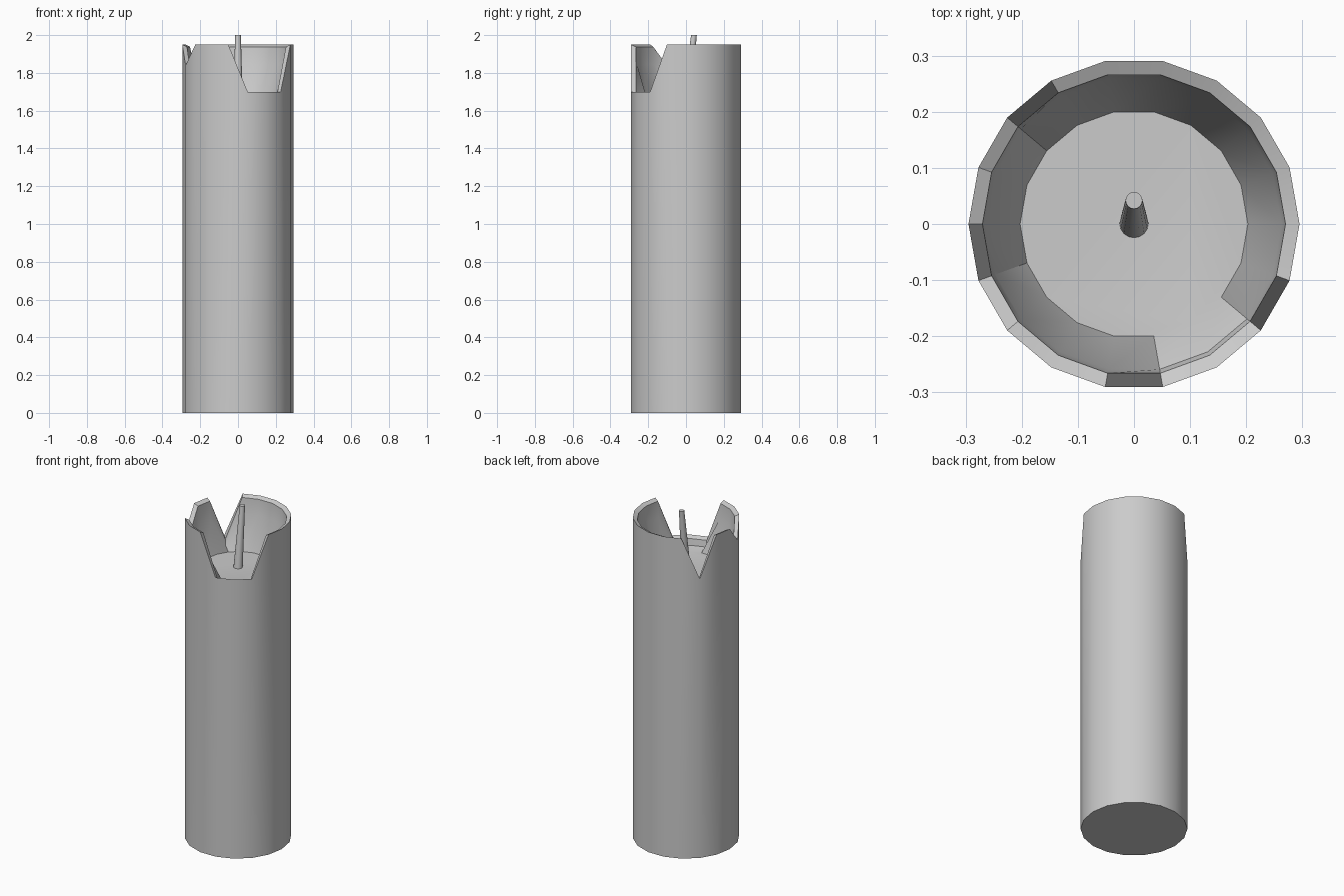
import bpy, bmesh, math

if "Cube" in bpy.data.objects:
    bpy.data.objects.remove(bpy.data.objects["Cube"])

SIDES = 18
FLOOR = 1.64
# broken rim: angle in degrees -> drop
DROPS = {280: 0.25, 300: 0.25, 320: 0.25, 140: 0.25, 200: 0.11}


def loft(name, rings):
    """Skin a list of vertex rings and cap both ends."""
    bm = bmesh.new()
    loops = [[bm.verts.new(p) for p in ring] for ring in rings]
    n = len(loops[0])
    for a, b in zip(loops, loops[1:]):
        for i in range(n):
            j = (i + 1) % n
            bm.faces.new((a[i], a[j], b[j], b[i]))
    bm.faces.new(loops[0][::-1])
    bm.faces.new(loops[-1])
    bmesh.ops.recalc_face_normals(bm, faces=bm.faces)
    mesh = bpy.data.meshes.new(name)
    bm.to_mesh(mesh)
    bm.free()
    obj = bpy.data.objects.new(name, mesh)
    bpy.context.collection.objects.link(obj)
    bpy.ops.object.select_all(action='DESELECT')
    obj.select_set(True)
    bpy.context.view_layer.objects.active = obj
    bpy.ops.object.shade_smooth_by_angle(angle=math.radians(30))
    return obj


def circle(r, z, n, y=0.0, drops=None):
    pts = []
    for i in range(n):
        deg = 360 * i / n
        a = math.radians(deg)
        d = drops.get(round(deg), 0) if drops else 0
        h = max(z - d, FLOOR + 0.01) if d else z
        pts.append((r * math.cos(a), y + r * math.sin(a), h))
    return pts


# wax body: outer wall, broken rim, sloped hollow, wax floor
loft("wax_body", [
    circle(0.295, 0, SIDES),
    circle(0.295, 1.95, SIDES, drops=DROPS),
    circle(0.27, 1.938, SIDES, drops=DROPS),
    circle(0.263, 1.845, SIDES, drops=DROPS),
    circle(0.203, FLOOR, SIDES),
])

# leaning, tapered wick
loft("wick", [
    circle(0.026, FLOOR - 0.01, 16),
    circle(0.015, 2.0, 16, y=0.042),
])
